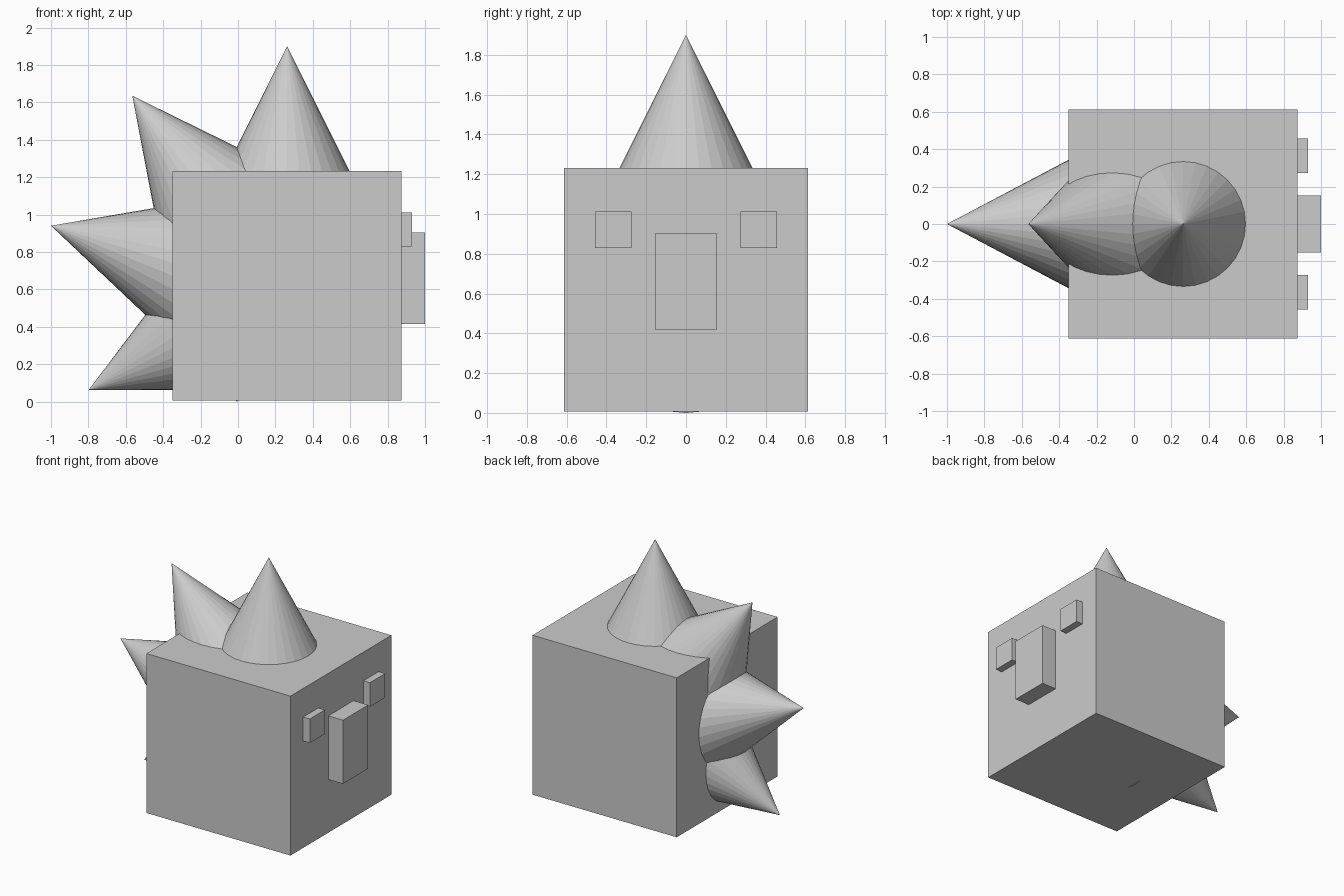
import bpy
import math
from mathutils import Vector

if "Cube" in bpy.data.objects:
    bpy.data.objects.remove(bpy.data.objects["Cube"])

grey = bpy.data.materials.new("plain grey")
grey.diffuse_color = (0.6, 0.6, 0.6, 1.0)
grey.use_nodes = True
grey.node_tree.nodes["Principled BSDF"].inputs["Base Color"].default_value = grey.diffuse_color

HALF = 0.6125              # half the body width, also the spike base radius
BODY = Vector((0.2625, 0, 0.6195))
FACE_X = BODY.x + HALF     # plane that carries the eyes and nose


def finish(name):
    obj = bpy.context.object
    obj.name = name
    obj.data.materials.clear()
    obj.data.materials.append(grey)
    return obj


def box(name, low, high):
    low, high = Vector(low), Vector(high)
    bpy.ops.mesh.primitive_cube_add(size=1, location=(low + high) / 2)
    obj = finish(name)
    obj.scale = high - low


def spike(name, tip_x, tip_z, lean):
    """Cone whose tip is given; lean is degrees from straight up toward -x."""
    tilt = -math.radians(lean)
    axis = Vector((math.sin(tilt), 0, math.cos(tilt)))
    bpy.ops.mesh.primitive_cone_add(
        vertices=32, radius1=HALF, radius2=0, depth=2 * HALF,
        location=Vector((tip_x, 0, tip_z)) - axis * HALF,
        rotation=(0, tilt, 0))
    finish(name)


# Body
box("body", BODY - Vector((HALF,) * 3), BODY + Vector((HALF,) * 3))

# Row of spikes from the crown down the back
spike("crown_spike", 0.2625, 1.90, 0)
spike("upper_back_spike", -0.565, 1.635, 37.3)
spike("middle_back_spike", -1.0, 0.94, 73.2)
spike("lower_back_spike", -0.798, 0.063, 116.4)

# Eyes and nose
for side, y in (("left", 0.366), ("right", -0.366)):
    box(side + "_eye", (FACE_X - 0.05, y - 0.092, 0.828),
        (0.931, y + 0.092, 1.012))
box("nose", (FACE_X - 0.1, -0.153, 0.416), (1.0, 0.153, 0.905))
